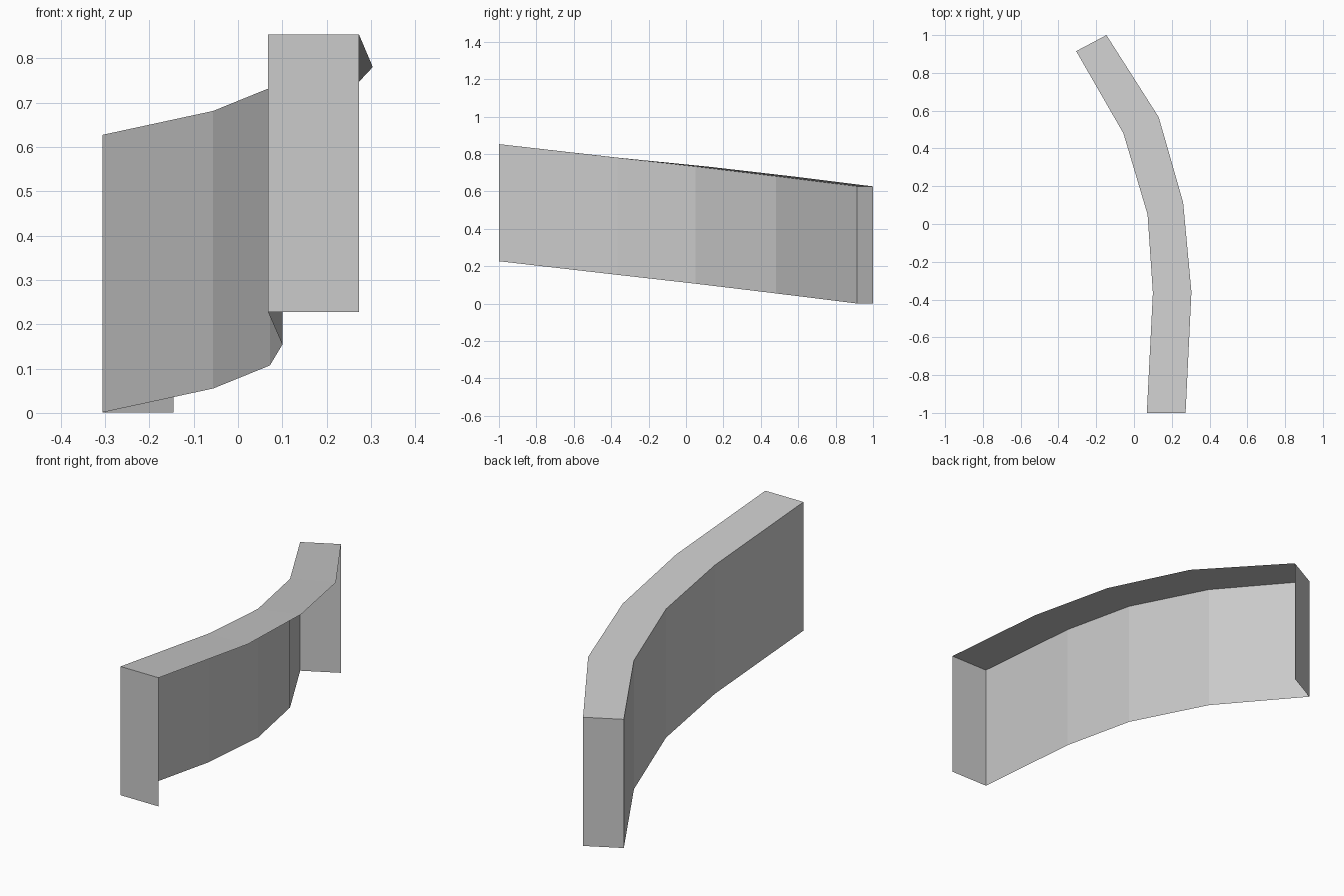
import bpy
import bmesh

cube = bpy.data.objects.get("Cube")
if cube:
    bpy.data.objects.remove(cube, do_unlink=True)

# One flat grey for the whole wall
grey = bpy.data.materials.new("light_grey")
grey.use_nodes = True
colour = (0.6, 0.6, 0.6, 1)
grey.diffuse_color = colour
grey.node_tree.nodes["Principled BSDF"].inputs["Base Color"].default_value = colour

# Stations along the bend: inner (x, y), outer (x, y), top height
HEIGHT = 0.626
stations = [
    ((0.068, -1.0), (0.273, -1.0), 0.853),
    ((0.100, -0.365), (0.304, -0.36), 0.780),
    ((0.072, 0.05), (0.260, 0.115), 0.733),
    ((-0.056, 0.48), (0.131, 0.565), 0.681),
    ((-0.306, 0.915), (-0.146, 1.0), 0.627),
]

bm = bmesh.new()
inner_top, inner_low, outer_top = [], [], []
for inner, outer, z in stations:
    inner_top.append(bm.verts.new((*inner, z)))
    inner_low.append(bm.verts.new((*inner, z - HEIGHT)))
    outer_top.append(bm.verts.new((*outer, z)))

# Sloping cap and inner wall; the outer side and underside stay open
for i in range(len(stations) - 1):
    j = i + 1
    bm.faces.new((inner_top[i], outer_top[i], outer_top[j], inner_top[j]))
    bm.faces.new((inner_low[i], inner_top[i], inner_top[j], inner_low[j]))

# End panels
for i, flip in ((0, False), (-1, True)):
    corner = outer_top[i].co.copy()
    corner.z -= HEIGHT
    panel = [inner_low[i], bm.verts.new(corner), outer_top[i], inner_top[i]]
    bm.faces.new(panel[::-1] if flip else panel)

mesh = bpy.data.meshes.new("curved_ramp_wall")
bm.to_mesh(mesh)
bm.free()
mesh.materials.append(grey)
wall = bpy.data.objects.new("curved_ramp_wall", mesh)
bpy.context.collection.objects.link(wall)
